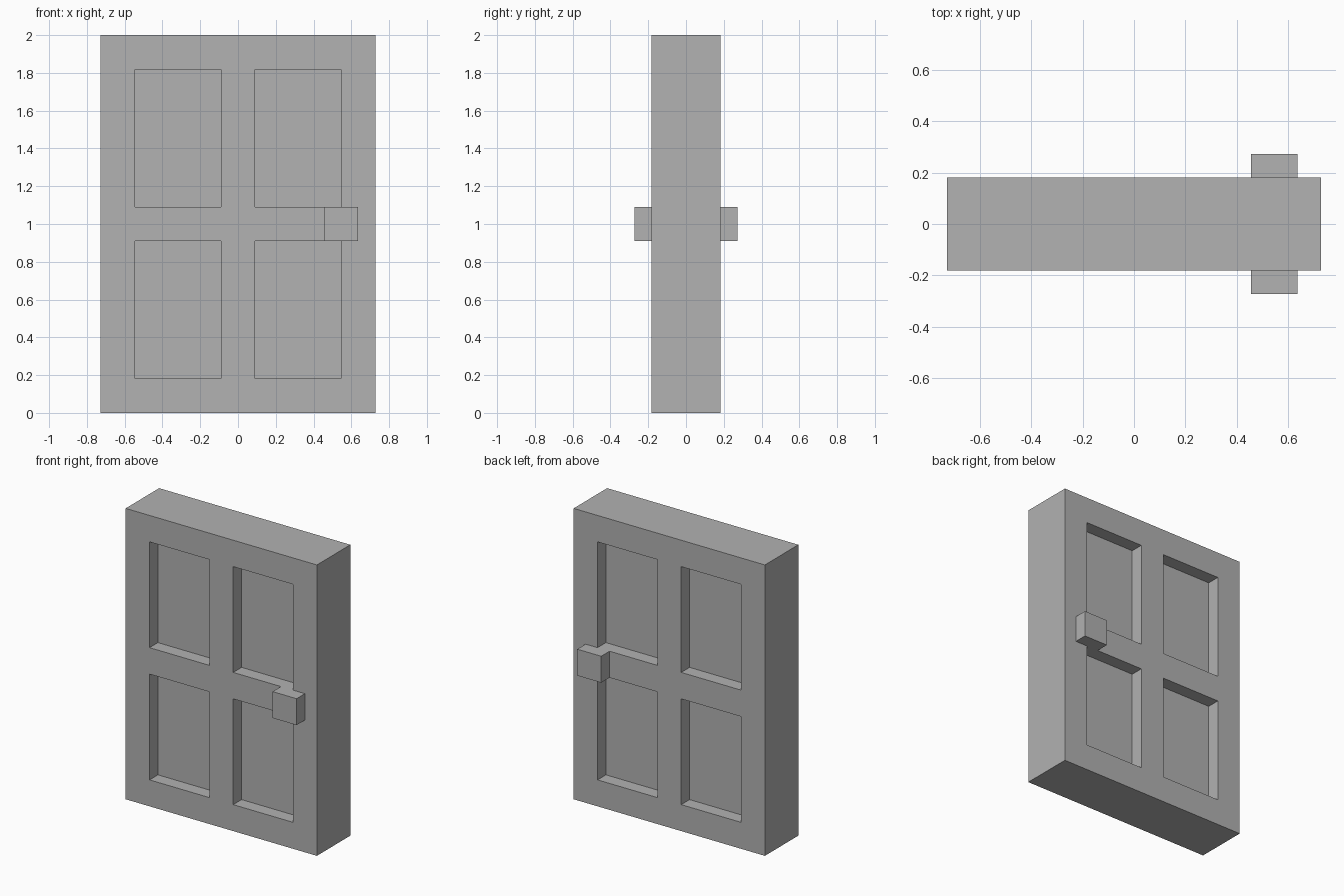
import bpy, bmesh
from mathutils import Vector, Matrix

old = bpy.data.objects.get("Cube")
if old:
    bpy.data.objects.remove(old, do_unlink=True)

U = 2 / 22  # one design unit: the door is 22 units tall

grey = bpy.data.materials.new("plain_grey")
grey.use_nodes = True
colour = (0.445, 0.445, 0.445, 1)
grey.diffuse_color = colour
grey.node_tree.nodes["Principled BSDF"].inputs["Base Color"].default_value = colour


def box(lo, hi):
    """A bmesh box between two corners given in design units."""
    lo, hi = Vector(lo) * U, Vector(hi) * U
    bm = bmesh.new()
    place = Matrix.Translation((lo + hi) / 2) @ Matrix.Diagonal((*(hi - lo), 1))
    bmesh.ops.create_cube(bm, size=1, matrix=place)
    return bm


def finish(bm, name):
    mesh = bpy.data.meshes.new(name)
    bmesh.ops.recalc_face_normals(bm, faces=bm.faces)
    bm.to_mesh(mesh)
    bm.free()
    mesh.materials.append(grey)
    obj = bpy.data.objects.new(name, mesh)
    bpy.context.collection.objects.link(obj)


# Door slab, sliced along the panel borders
door = box((-8, -2, 0), (8, 2, 22))
cuts = [((x, 0, 0), (1, 0, 0)) for x in (-6, -1, 1, 6)]
cuts += [((0, 0, z), (0, 0, 1)) for z in (2, 10, 12, 20)]
for point, normal in cuts:
    bmesh.ops.bisect_plane(door, geom=door.verts[:] + door.edges[:] + door.faces[:],
                           plane_co=Vector(point) * U, plane_no=normal)


# Four recessed panels on each side
def is_panel(face):
    c = face.calc_center_median() / U
    return (abs(face.normal.y) > 0.9 and 1 < abs(c.x) < 6
            and (2 < c.z < 10 or 12 < c.z < 20))


door.normal_update()
panels = [f for f in door.faces if is_panel(f)]
for face in bmesh.ops.extrude_discrete_faces(door, faces=panels)["faces"]:
    inward = -1 if face.calc_center_median().y > 0 else 1
    bmesh.ops.translate(door, verts=face.verts[:], vec=(0, inward * U, 0))
finish(door, "door")

# Square knob on each side
finish(box((5, -3, 10), (7, -2, 12)), "front_knob")
finish(box((5, 2, 10), (7, 3, 12)), "back_knob")
